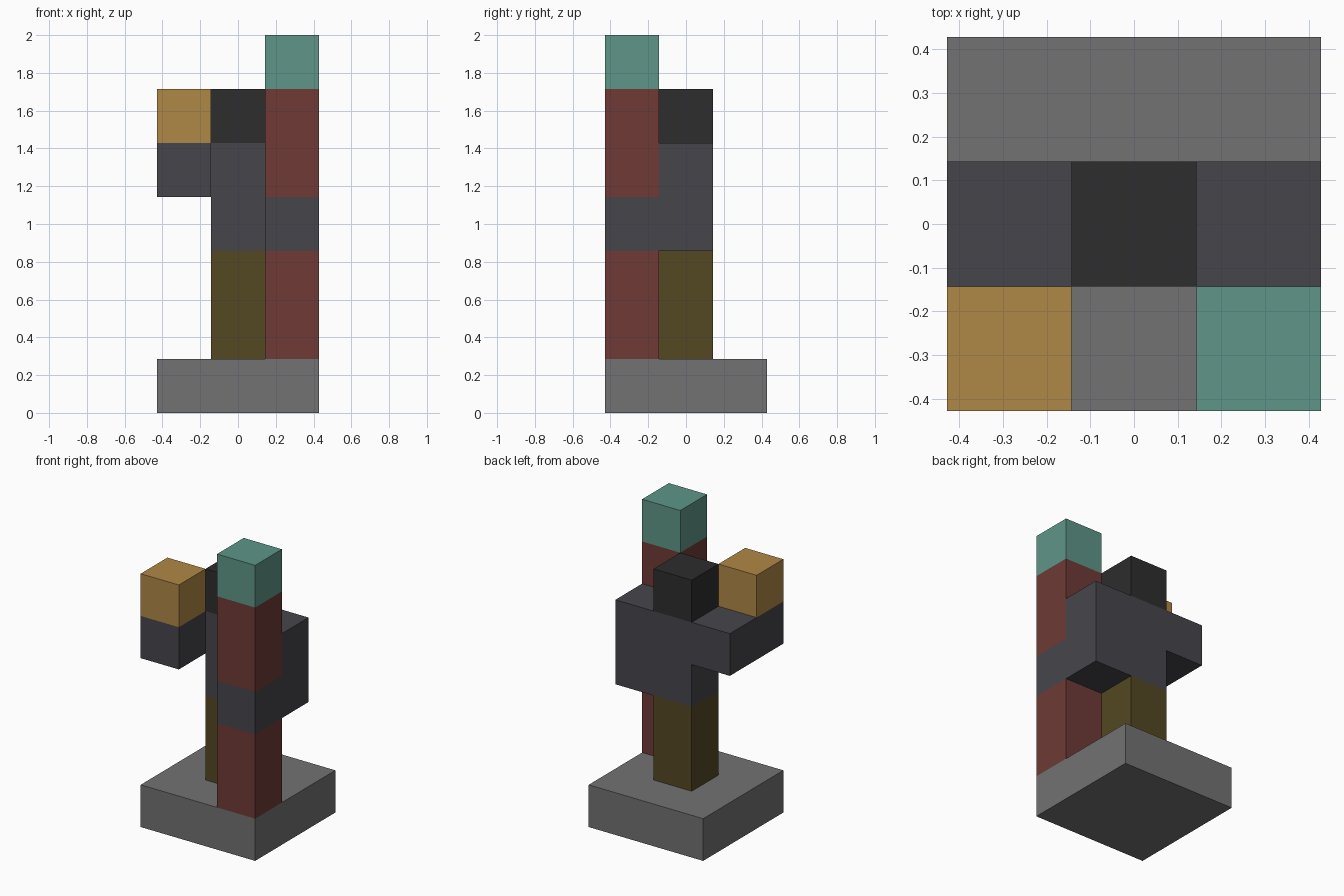
import bpy
import bmesh
from mathutils import Vector

default_cube = bpy.data.objects.get("Cube")
if default_cube:
    bpy.data.objects.remove(default_cube, do_unlink=True)

U = 2 / 7  # edge length of one block


def linear(c):
    c /= 255
    return c / 12.92 if c <= 0.04045 else ((c + 0.055) / 1.055) ** 2.4


def material(name, *rgb):
    mat = bpy.data.materials.new(name)
    mat.use_nodes = True
    colour = [linear(c) for c in rgb] + [1]
    mat.diffuse_color = colour
    bsdf = mat.node_tree.nodes["Principled BSDF"]
    bsdf.inputs["Base Color"].default_value = colour
    bsdf.inputs["Roughness"].default_value = 0.9
    return mat


stone = material("stone grey", 114, 114, 114)
cloth = material("charcoal cloth", 70, 69, 75)
olive = material("olive trousers", 83, 71, 34)
wood = material("red wood", 110, 58, 54)
black = material("black hood", 45, 45, 45)
gold = material("amber", 176, 136, 70)
teal = material("teal gem", 94, 149, 135)


def block(name, mat, cell, size):
    """Box whose lowest corner block is at cell, size counted in blocks."""
    low, size = Vector(cell), Vector(size)
    centre = low - Vector((0.5, 0.5, 0)) + size / 2
    bm = bmesh.new()
    bmesh.ops.create_cube(bm, size=U)
    bmesh.ops.scale(bm, vec=size, verts=bm.verts)
    mesh = bpy.data.meshes.new(name)
    bm.to_mesh(mesh)
    bm.free()
    mesh.materials.append(mat)
    obj = bpy.data.objects.new(name, mesh)
    obj.location = centre * U
    bpy.context.collection.objects.link(obj)
    return obj


# Plinth
block("base", stone, (-1, -1, 0), (3, 3, 1))

# Figure
block("legs", olive, (0, 0, 1), (1, 1, 2))
block("torso_and_left_shoulder", cloth, (0, 0, 3), (2, 1, 2))
block("right_arm", cloth, (-1, -1, 4), (1, 2, 1))
block("left_hand", cloth, (1, -1, 3), (1, 1, 1))
block("head", black, (0, 0, 5), (1, 1, 1))

# Held items
block("amber_block", gold, (-1, -1, 5), (1, 1, 1))
for part, z in (("lower", 1), ("upper", 4)):
    block("staff_" + part, wood, (1, -1, z), (1, 1, 2))
block("staff_gem", teal, (1, -1, 6), (1, 1, 1))
